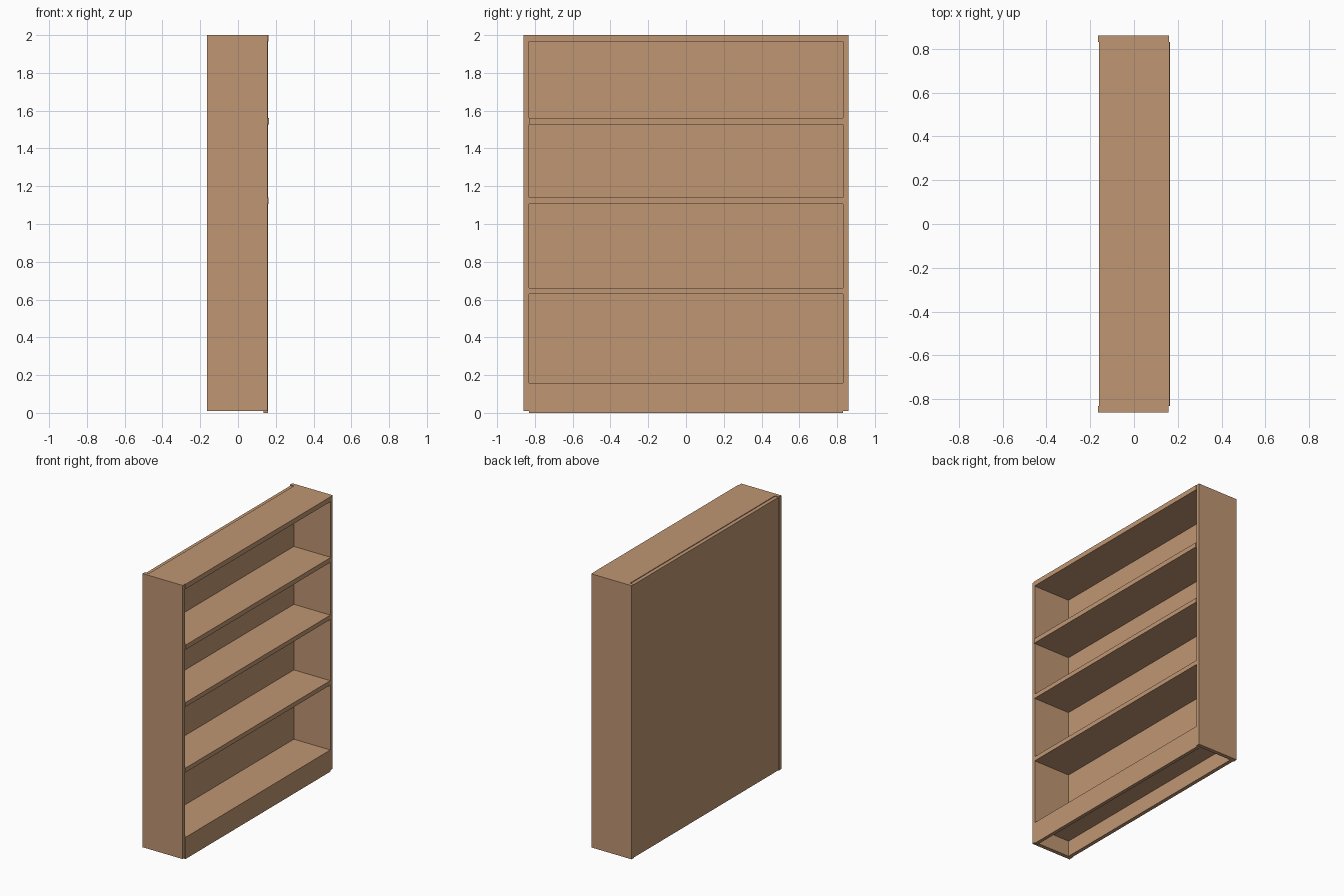
import bpy

cube = bpy.data.objects.get("Cube")
if cube:
    bpy.data.objects.remove(cube, do_unlink=True)

# One plain wood colour
wood = bpy.data.materials.new("warm wood")
wood.use_nodes = True
colour = (0.52, 0.305, 0.17, 1)
wood.diffuse_color = colour
wood.node_tree.nodes["Principled BSDF"].inputs["Base Color"].default_value = colour


def board(name, x, y, z):
    """Add a flat board spanning the given (low, high) ranges."""
    spans = (x, y, z)
    bpy.ops.mesh.primitive_cube_add(size=1, location=[(a + b) / 2 for a, b in spans])
    obj = bpy.context.object
    obj.name = name
    obj.scale = [b - a for a, b in spans]
    bpy.ops.object.transform_apply(location=False, rotation=False, scale=True)
    obj.data.materials.append(wood)
    return obj


INNER, OUTER = 0.832, 0.86
BACK = -0.133
between = (-INNER, INNER)

# Upright end panels
board("end_panel_near", (-0.165, 0.157), (-OUTER, -INNER), (0.01, 2))
board("end_panel_far", (-0.165, 0.16), (INNER, OUTER), (0.01, 2))

# Back sheet, a touch lower than the top board
board("back_panel", (-0.16, BACK), between, (0.01, 1.995))

# Top board and plinth below the lowest shelf
board("top_board", (BACK, 0.162), between, (1.965, 2))
board("plinth", (0.135, 0.16), between, (0, 0.125))

# Shelves: underside, upper side, front edge
shelves = [(0.125, 0.158, 0.16), (0.63, 0.662, 0.16),
           (1.107, 1.139, 0.161), (1.526, 1.56, 0.165)]
for i, (low, high, edge) in enumerate(shelves):
    board(f"shelf_{i + 1}", (BACK, edge), between, (low, high))
